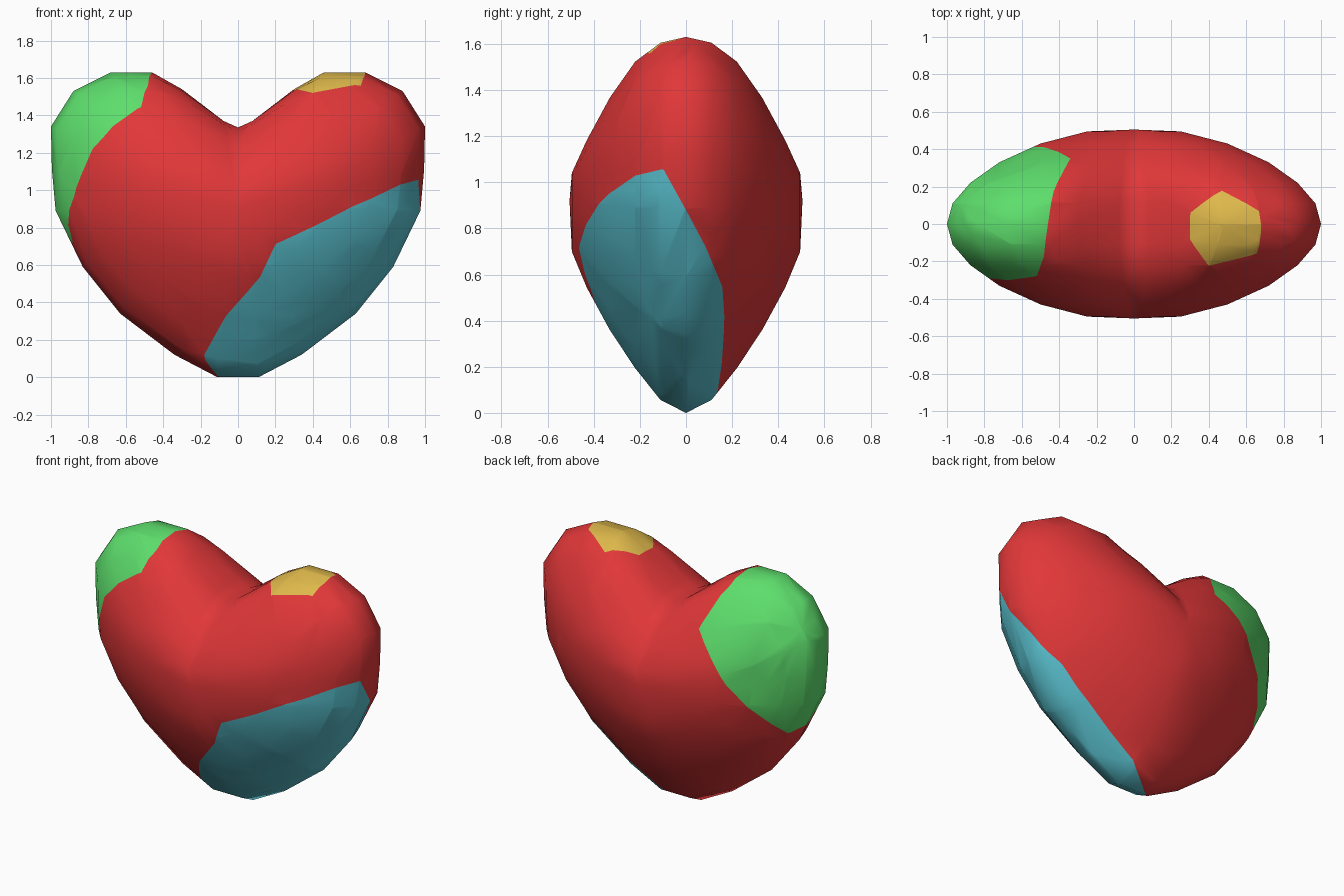
import bpy, bmesh
from mathutils import Vector

if "Cube" in bpy.data.objects:
    bpy.data.objects.remove(bpy.data.objects["Cube"])

MID_Z = 0.93

# Right half of the front outline: (x, z, zone)
half = [(0.0, 1.345, 'notch'), (0.08, 1.38, 'notch'), (0.3, 1.55, 'mix'), (0.46, 1.64, 'top'),
        (0.68, 1.64, 'top'), (0.88, 1.54, 'top'), (1.0, 1.35, 'top'), (0.995, 1.12, 'top'),
        (0.975, 0.9, 'down'), (0.83, 0.6, 'down'), (0.63, 0.35, 'down'),
        (0.34, 0.13, 'down'), (0.11, 0.01, 'down')]
outline = half + [(-x, z, k) for x, z, k in reversed(half) if x > 0]

# Depth sections: y, side scale, lobe top scale, notch scale, bottom scale
rings = [(0.495, 0.25, 0.17, 0.22, 0.24), (0.43, 0.5, 0.37, 0.5, 0.41),
         (0.33, 0.72, 0.63, 0.78, 0.61), (0.22, 0.875, 0.85, 0.95, 0.79),
         (0.11, 0.97, 0.965, 1.0, 0.94)]
sections = [(-r[0],) + r[1:] for r in rings] + [(0, 1, 1, 1, 1)] + rings[::-1]

bm = bmesh.new()


# Heart body: rings of the outline joined from front to back
def make_ring(y, side, top, notch, down):
    scale = {'top': top, 'notch': notch, 'mix': (2 * top + notch) / 3, 'down': down}
    return [bm.verts.new((x * side, y, MID_Z + (z - MID_Z) * scale[k])) for x, z, k in outline]


loops = [make_ring(*s) for s in sections]
n = len(outline)
for a, b in zip(loops, loops[1:]):
    for i in range(n):
        j = (i + 1) % n
        bm.faces.new((a[i], a[j], b[j], b[i]))
for loop, y in ((loops[0], -0.505), (loops[-1], 0.505)):
    pole = bm.verts.new((0, y, MID_Z))
    for i in range(n):
        bm.faces.new((loop[i], loop[(i + 1) % n], pole))
bmesh.ops.recalc_face_normals(bm, faces=bm.faces)


# Coloured patch: cut the surface with wedges that fan round a centre
def paint(index, origin, centre, border):
    o, c = Vector(origin), Vector(centre)
    pts = [Vector(p) for p in border]
    for p, q in zip(pts, pts[1:] + pts[:1]):
        mid = (c + p + q) / 3
        normals = []
        for s, t in ((c, p), (p, q), (q, c)):
            nrm = (s - o).cross(t - o).normalized()
            normals.append(nrm if nrm.dot(mid - o) > 0 else -nrm)
        region = [f for f in bm.faces
                  if all(any(nm.dot(v.co - o) > 1e-5 for v in f.verts) for nm in normals)]
        for nm in normals:
            geom = set(region)
            for f in region:
                geom.update(f.verts)
                geom.update(f.edges)
            out = bmesh.ops.bisect_plane(bm, geom=list(geom), dist=1e-4, plane_co=o, plane_no=nm)
            region = [f for f in out['geom'] if isinstance(f, bmesh.types.BMFace)
                      and nm.dot(f.calc_center_median() - o) > 0]
        for f in region:
            f.material_index = index


# Green patch on the left lobe
paint(1, (-0.4, 0, 1.0), (-0.8, 0.08, 1.3),
      [(-0.46, 0, 1.64), (-0.48, -0.17, 1.56), (-0.52, -0.28, 1.46), (-0.72, -0.31, 1.32),
       (-0.87, -0.2, 0.98), (-0.9, -0.04, 0.73), (-0.85, 0.13, 0.68), (-0.68, 0.33, 0.91),
       (-0.57, 0.4, 1.05), (-0.34, 0.35, 1.34), (-0.43, 0.17, 1.56)])
# Blue patch on the lower right
paint(2, (0.3, 0, 0.9), (0.6, -0.15, 0.45),
      [(0.2, -0.47, 0.72), (0.6, -0.365, 0.92), (0.87, -0.22, 1.04), (0.98, -0.1, 1.07),
       (0.95, 0, 0.89), (0.85, 0.08, 0.74), (0.7, 0.16, 0.55), (0.5, 0.165, 0.37),
       (0.12, 0.14, 0.1), (-0.15, -0.05, 0.02), (-0.18, -0.13, 0.13),
       (-0.05, -0.3, 0.36), (0.12, -0.41, 0.55)])
# Yellow patch on top of the right lobe
paint(3, (0.48, 0, 0.9), (0.48, -0.01, 1.63),
      [(0.3, 0.06, 1.55), (0.3, -0.08, 1.54), (0.4, -0.22, 1.52), (0.66, -0.16, 1.58),
       (0.68, -0.05, 1.63), (0.67, 0.07, 1.63), (0.47, 0.18, 1.57)])

# Stand on the ground
low = min(v.co.z for v in bm.verts)
bmesh.ops.translate(bm, verts=bm.verts, vec=(0, 0, -low))

mesh = bpy.data.meshes.new("heart")
bm.to_mesh(mesh)
bm.free()
heart = bpy.data.objects.new("heart", mesh)
bpy.context.collection.objects.link(heart)
for name, col in (("red", (0.75, 0.038, 0.04)), ("green", (0.11, 0.73, 0.15)),
                  ("blue", (0.1, 0.53, 0.62)), ("yellow", (0.73, 0.48, 0.07))):
    mat = bpy.data.materials.new(name)
    mat.diffuse_color = (*col, 1)
    mat.use_nodes = True
    mat.node_tree.nodes["Principled BSDF"].inputs["Base Color"].default_value = mat.diffuse_color
    mesh.materials.append(mat)
mesh.shade_smooth()
